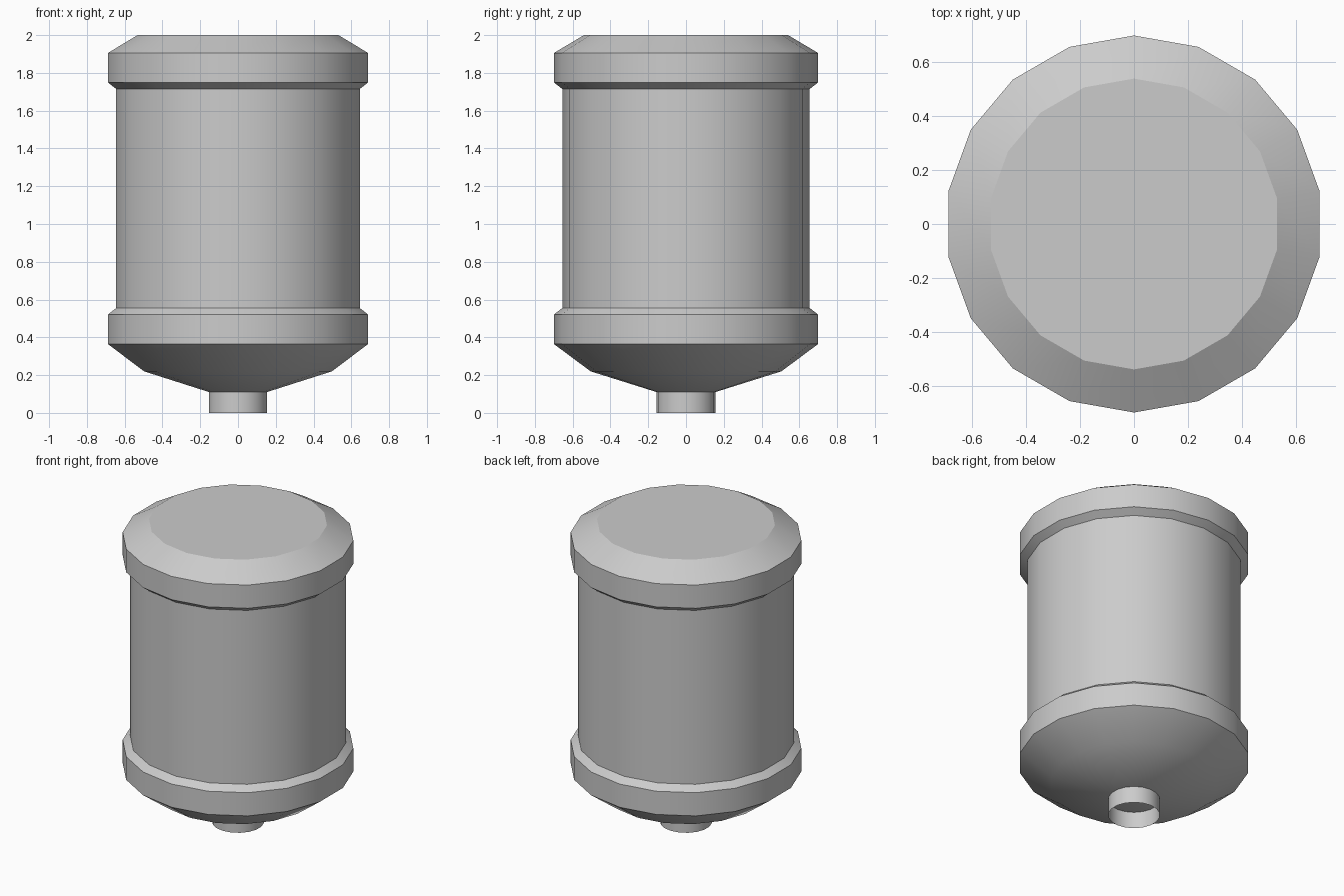
import bpy, bmesh
from math import sin, cos, pi, radians

if "Cube" in bpy.data.objects:
    bpy.data.objects.remove(bpy.data.objects["Cube"])

SIDES = 18


def lathe(name, profile, cap_start=False, cap_end=False):
    """Revolve (radius, z) points, listed from bottom to top, around z."""
    bm = bmesh.new()
    rings = []
    for r, z in profile:
        rings.append([bm.verts.new((r * sin(2 * pi * i / SIDES),
                                    -r * cos(2 * pi * i / SIDES), z))
                      for i in range(SIDES)])
    for a, b in zip(rings, rings[1:]):
        for i in range(SIDES):
            j = (i + 1) % SIDES
            bm.faces.new((a[i], a[j], b[j], b[i]))
    if cap_start:
        bm.faces.new(rings[0][::-1])
    if cap_end:
        bm.faces.new(rings[-1])
    mesh = bpy.data.meshes.new(name)
    bm.to_mesh(mesh)
    bm.free()
    obj = bpy.data.objects.new(name, mesh)
    bpy.context.collection.objects.link(obj)
    bpy.ops.object.select_all(action='DESELECT')
    obj.select_set(True)
    bpy.context.view_layer.objects.active = obj
    bpy.ops.object.shade_smooth_by_angle(angle=radians(30))
    return obj


# Canister: domed base, lower band, straight wall, upper band, chamfered lid
lathe("canister", [
    (0.155, 0.11), (0.505, 0.22), (0.70, 0.365), (0.70, 0.52),
    (0.655, 0.555), (0.655, 1.715), (0.70, 1.75), (0.70, 1.905), (0.54, 2.0),
], cap_start=True, cap_end=True)

# Short outlet tube, open at the bottom
lathe("outlet", [(0.157, 0.0), (0.157, 0.113)])
